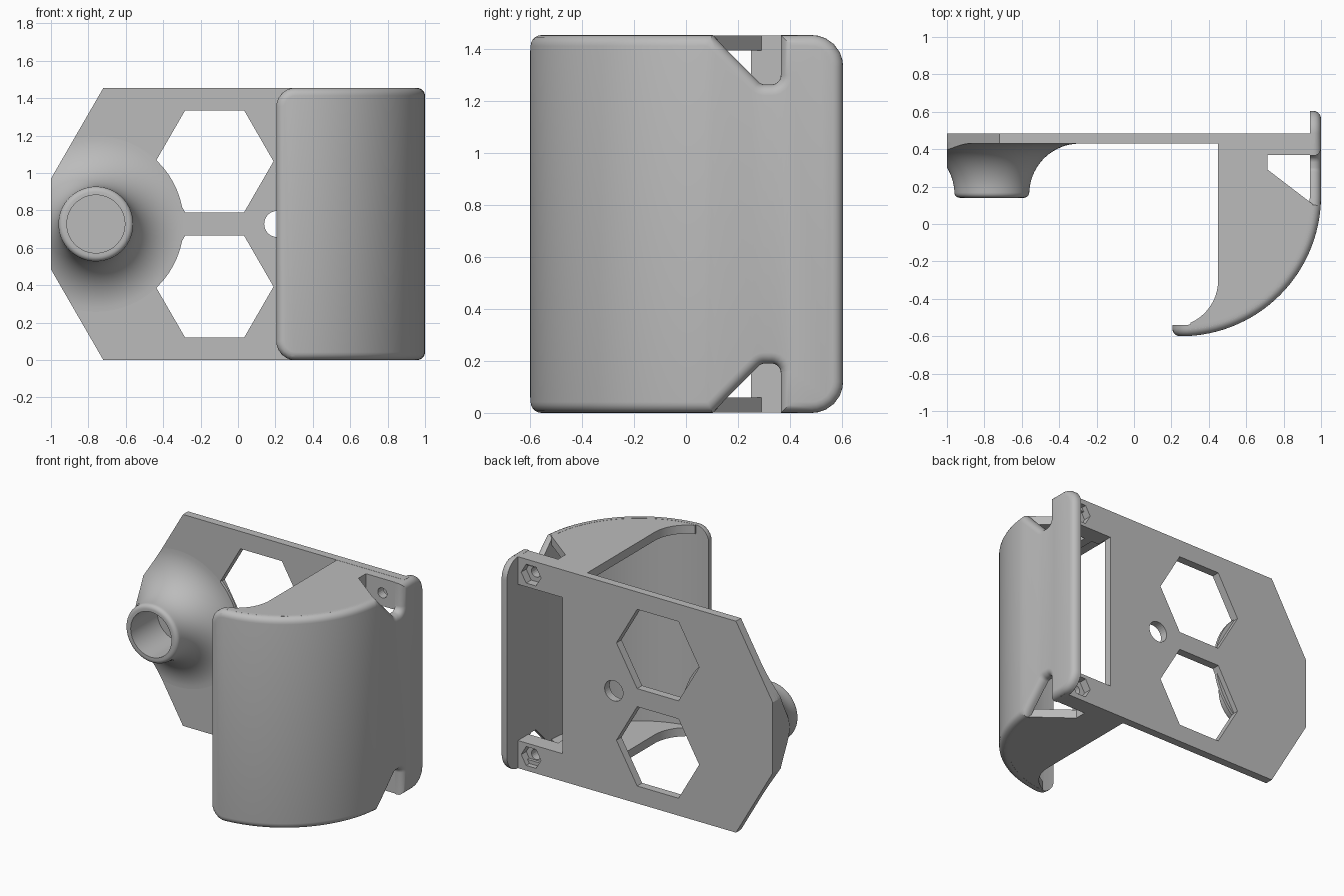
import bpy, bmesh, math
from mathutils import Vector

cube = bpy.data.objects.get("Cube")
if cube:
    bpy.data.objects.remove(cube)

H = 1.455            # overall height
MID = H / 2
WALL = 0.06

grey = bpy.data.materials.new("matte grey")
grey.use_nodes = True
grey.diffuse_color = (0.5, 0.5, 0.5, 1)
bsdf = next(n for n in grey.node_tree.nodes if n.type == 'BSDF_PRINCIPLED')
bsdf.inputs["Base Color"].default_value = (0.5, 0.5, 0.5, 1)


def finish(bm, name, smooth=True):
    bmesh.ops.recalc_face_normals(bm, faces=bm.faces[:])
    mesh = bpy.data.meshes.new(name)
    bm.to_mesh(mesh)
    bm.free()
    ob = bpy.data.objects.new(name, mesh)
    bpy.context.collection.objects.link(ob)
    mesh.materials.append(grey)
    bpy.ops.object.select_all(action='DESELECT')
    ob.select_set(True)
    bpy.context.view_layer.objects.active = ob
    if smooth:
        bpy.ops.object.shade_smooth_by_angle(angle=math.radians(30))
    return ob


def arc(cx, cy, r, a0, a1, n):
    return [(cx + r * math.cos(math.radians(a0 + (a1 - a0) * i / n)),
             cy + r * math.sin(math.radians(a0 + (a1 - a0) * i / n))) for i in range(n + 1)]


def add_prism(bm, pts, lo, hi, axis):
    """Extrude a 2D outline: axis 'y' takes (x, z) points, axis 'z' takes (x, y)."""
    place = (lambda p, h: (p[0], h, p[1])) if axis == 'y' else (lambda p, h: (p[0], p[1], h))
    face = bm.faces.new([bm.verts.new(place(p, lo)) for p in pts])
    ext = bmesh.ops.extrude_face_region(bm, geom=[face])
    top = [v for v in ext["geom"] if isinstance(v, bmesh.types.BMVert)]
    bmesh.ops.translate(bm, verts=top, vec=Vector(place((0, 0), hi - lo)))


def rect(x0, x1, z0, z1):
    return [(x0, z0), (x1, z0), (x1, z1), (x0, z1)]


def ngon(x, z, r, n):
    return arc(x, z, r, 0, 360 - 360 / n, n - 1)


def rounded(corners, n=6):
    """Round each (a, b, radius) corner of an outline."""
    out = []
    for i, (a, b, r) in enumerate(corners):
        p = Vector((a, b))
        u = (Vector(corners[i - 1][:2]) - p).normalized()
        v = (Vector(corners[(i + 1) % len(corners)][:2]) - p).normalized()
        if r == 0:
            out.append(p)
            continue
        half = u.angle(v) / 2
        c = p + (u + v).normalized() * (r / math.sin(half))
        d = r / math.tan(half)
        s, e = p + u * d - c, p + v * d - c
        for k in range(n + 1):
            t = k / n
            w = s.lerp(e, t)
            out.append(c + w.normalized() * r)
    return out


# Curved shell: a flat rounded slab with two notches, bent round the front
R, TIP, ARC = 0.75, 0.045, 0.75 * math.pi / 2
CX, CY = 0.25, 0.15
END = TIP + ARC + 0.455
n0 = TIP + ARC - 0.05          # slanted start of the notch
n1 = TIP + ARC + 0.215         # straight end of the notch
DEPTH = 0.19
outline = rounded([
    (0, 0, 0.1), (n0, 0, 0), (n0 + DEPTH, DEPTH, 0.03), (n1, DEPTH, 0.035), (n1, 0, 0),
    (END, 0, 0.12), (END, H, 0.12), (n1, H, 0), (n1, H - DEPTH, 0.035),
    (n0 + DEPTH, H - DEPTH, 0.03), (n0, H, 0), (0, H, 0.1)])


def bend(co):
    s, d, z = co
    if s < TIP:
        return Vector((CX - TIP + s, CY - R + d, z))
    if s > TIP + ARC:
        return Vector((CX + R - d, CY + s - TIP - ARC, z))
    a = (s - TIP) / R
    return Vector((CX + (R - d) * math.sin(a), CY - (R - d) * math.cos(a), z))


bm = bmesh.new()
add_prism(bm, outline, 0, WALL, 'y')
rim = [e for e in bm.edges if all(abs(v.co.y) < 1e-5 for v in e.verts)]
bmesh.ops.bevel(bm, geom=rim, offset=0.042, segments=5, profile=0.5,
                affect='EDGES', clamp_overlap=False)
STEPS = 30
for i in range(STEPS + 1):
    bmesh.ops.bisect_plane(bm, geom=bm.verts[:] + bm.edges[:] + bm.faces[:], dist=1e-5,
                           plane_co=(TIP + ARC * i / STEPS, 0, 0), plane_no=(1, 0, 0))
for v in bm.verts:
    v.co = bend(v.co)
finish(bm, "curved_shell")

# End caps that close the shell at top and bottom
cap = ([(0.45, 0.45)] + arc(0.2, -0.3, 0.25, 0, -66, 14)
       + arc(CX, CY, 0.715, -86, -4, 28)
       + [(0.715, 0.29), (0.715, 0.37), (0.965, 0.37), (0.965, 0.45)])
for name, lo in (("bottom_cap", 0.001), ("top_cap", H - WALL)):
    bm = bmesh.new()
    add_prism(bm, cap, lo, lo + WALL - 0.001, 'z')
    finish(bm, name)

# Cutters: hexagon openings, window, small hole, nut pockets, screw holes
SCREW_X, SCREW_Z = 0.84, 0.1
bm = bmesh.new()
for side in (-1, 1):
    add_prism(bm, ngon(-0.125, MID + side * 0.335, 0.315, 6), 0.3, 0.6, 'y')
    add_prism(bm, ngon(SCREW_X, MID + side * (MID - SCREW_Z), 0.075, 6), 0.43, 0.6, 'y')
add_prism(bm, rect(0.6, 0.94, DEPTH, H - DEPTH), 0.2, 0.6, 'y')
add_prism(bm, ngon(0.21, MID, 0.07, 32), 0.3, 0.6, 'y')
opening_cutter = finish(bm, "opening_cutter", False)
bm = bmesh.new()
for side in (-1, 1):
    add_prism(bm, ngon(SCREW_X, MID + side * (MID - SCREW_Z), 0.035, 20), 0.3, 0.6, 'y')
screw_cutter = finish(bm, "screw_cutter", False)


def cut(ob, cutters):
    bpy.context.view_layer.objects.active = ob
    for c in cutters:
        mod = ob.modifiers.new("cut", 'BOOLEAN')
        mod.operation, mod.solver, mod.object = 'DIFFERENCE', 'EXACT', c
        bpy.ops.object.modifier_apply(modifier=mod.name)


# Back plate with clipped corners
bm = bmesh.new()
add_prism(bm, [(-0.72, 0), (0.965, 0), (0.965, H), (-0.72, H), (-1, 0.97), (-1, 0.485)],
          0.43, 0.485, 'y')
cut(finish(bm, "back_plate", False), (opening_cutter, screw_cutter))

# Screw blocks and gussets in the two corners behind the notches
for name, lo, hi in (("bottom", 0.002, DEPTH), ("top", H - DEPTH, H - 0.002)):
    bm = bmesh.new()
    add_prism(bm, rect(0.6, 0.96, lo, hi), 0.37, 0.43, 'y')
    cut(finish(bm, name + "_screw_block", False), (screw_cutter,))
    bm = bmesh.new()
    add_prism(bm, rect(0.655, 0.714, lo, hi), 0.25, 0.43, 'y')
    finish(bm, name + "_gusset", False)

for c in (opening_cutter, screw_cutter):
    bpy.data.objects.remove(c)

# Flared hollow boss, spun round its axis and trimmed to the plate outline
BX = -0.76
profile = ([(0, 0.43), (0.155, 0.43), (0.155, 0.14)] + arc(0.172, 0.168, 0.028, -90, 0, 5)
           + arc(0.47, 0.16, 0.27, 175, 90, 16) + [(0.47, 0.45), (0, 0.45)])
bm = bmesh.new()
verts = [bm.verts.new((BX + r, y, MID)) for r, y in profile]
edges = [bm.edges.new(p) for p in zip(verts, verts[1:])]
bmesh.ops.spin(bm, geom=verts + edges, cent=(BX, 0, MID), axis=(0, 1, 0),
               angle=math.tau, steps=64)
bmesh.ops.remove_doubles(bm, verts=bm.verts[:], dist=1e-5)
trims = [((-1, 0, MID), (-1, 0, 0)),
         ((-1, 0, 0.485), (-0.485, 0, -0.28)), ((-1, 0, 0.97), (-0.485, 0, 0.28))]
for co, no in trims:
    res = bmesh.ops.bisect_plane(bm, geom=bm.verts[:] + bm.edges[:] + bm.faces[:], dist=1e-5,
                                 plane_co=co, plane_no=no, clear_outer=True)
    bmesh.ops.holes_fill(bm, edges=[e for e in bm.edges if e.is_boundary], sides=0)
finish(bm, "flared_boss")
